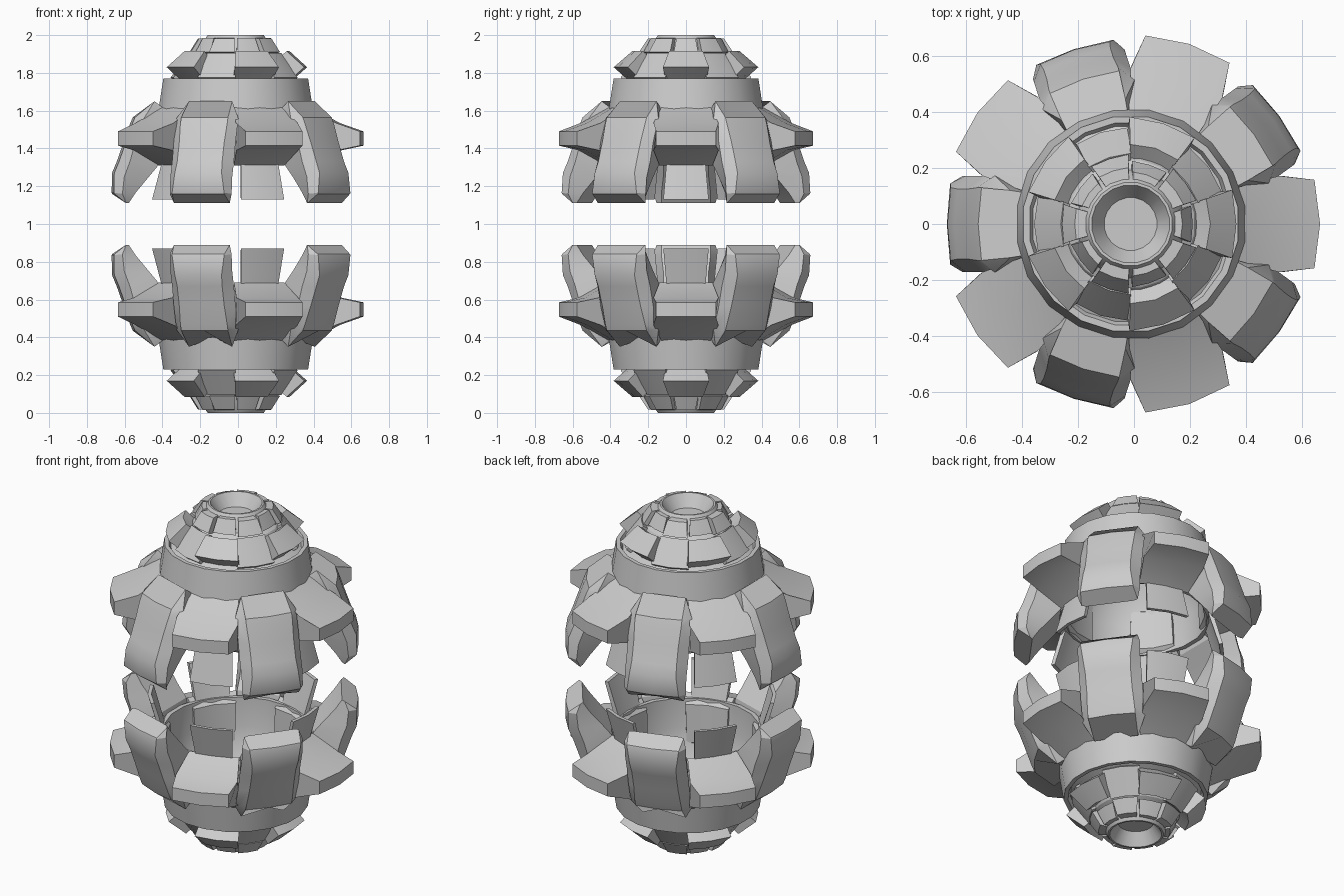
import bpy, bmesh
from math import sin, cos, radians, pi

if "Cube" in bpy.data.objects:
    bpy.data.objects.remove(bpy.data.objects["Cube"])

CX = -0.012  # axis offset that centres the five-fold outline


def finish(bm, name):
    bmesh.ops.remove_doubles(bm, verts=bm.verts, dist=1e-5)
    bmesh.ops.recalc_face_normals(bm, faces=bm.faces)
    me = bpy.data.meshes.new(name)
    bm.to_mesh(me)
    bm.free()
    ob = bpy.data.objects.new(name, me)
    bpy.context.collection.objects.link(ob)
    return ob


def place(r, y, z, a, lower):
    return (CX + r * cos(a) - y * sin(a), r * sin(a) + y * cos(a), 2 - z if lower else z)


def lathe(name, profile, lower, n=20):
    """Spin a closed (r, z) profile; ends on the axis close by themselves."""
    bm = bmesh.new()
    rings = [[bm.verts.new(place(r, 0, z, 2 * pi * (i + .5) / n, lower)) for r, z in profile]
             for i in range(n)]
    m = len(profile)
    for i in range(n):
        a, b = rings[i], rings[(i + 1) % n]
        for j in range(m):
            k = (j + 1) % m
            if profile[j][0] < 1e-4 and profile[k][0] < 1e-4:
                continue
            bm.faces.new((a[j], b[j], b[k], a[k]))
    bmesh.ops.dissolve_degenerate(bm, dist=1e-5, edges=bm.edges)
    return finish(bm, name)


def segments(name, sections, start, lower):
    """Loft cross-sections of (r, y, z) points, repeated five times about the axis."""
    bm = bmesh.new()
    for s in range(5):
        a = radians(start + 72 * s)
        rows = [[bm.verts.new(place(*p, a, lower)) for p in sec] for sec in sections]
        n = len(rows[0])
        for u, v in zip(rows, rows[1:]):
            for j in range(n):
                k = (j + 1) % n
                bm.faces.new((u[j], u[k], v[k], v[j]))
        bm.faces.new(rows[0])
        bm.faces.new(rows[-1])
    return finish(bm, name)


def chunk(outer, mid, inner):
    """Bevelled section: each argument is (r, z, half width)."""
    (ro, zo, wo), (rm, zm, wm), (ri, zi, wi) = outer, mid, inner
    return [(ro - .012, -wo, zo), (ro, 0, zo), (ro - .012, wo, zo), (rm, wm, zm),
            (ri, wi, zi), (ri, 0, zi), (ri, -wi, zi), (rm, -wm, zm)]


def slab(profile):
    """Closed (r, z, half width, bulge) profile turned into left, middle and right sections."""
    return [[(r - b * abs(s), s * w, z) for r, z, w, b in profile] for s in (-1, 0, 1)]


for lower in (False, True):
    side = "lower_" if lower else "upper_"

    # hollow dome shell
    lathe(side + "dome_shell", [(0, 1.93), (.095, 1.93), (.14, 2.0), (.15, 2.0), (.175, 1.965),
                                (.195, 1.91), (.23, 1.89), (.30, 1.77), (.355, 1.745), (.39, 1.62),
                                (.43, 1.5), (.41, 1.33), (.385, 1.33), (.38, 1.5),
                                (.34, 1.66), (.2, 1.83), (0, 1.87)], lower)
    # broad collar ring
    lathe(side + "collar", [(.415, 1.60), (.388, 1.77), (.365, 1.77), (.345, 1.73), (.36, 1.60)], lower)

    # wide flat plates
    segments(side + "plates", slab([(.40, 1.62, .13, .02), (.55, 1.535, .172, .02),
                                    (.677, 1.49, .158, .02), (.677, 1.415, .158, .02),
                                    (.56, 1.39, .172, .02), (.42, 1.31, .14, .02),
                                    (.37, 1.36, .12, .02), (.36, 1.58, .11, .02)]), 0, lower)
    # thin legs below the plates
    segments(side + "legs", slab([(.41, 1.36, .10, .01), (.475, 1.13, .12, .015),
                                  (.455, 1.13, .115, .015), (.385, 1.36, .095, .01)]), 0, lower)

    # tall bevelled blocks
    segments(side + "blocks", [
        chunk((.545, 1.565, .13), (.43, 1.65, .12), (.365, 1.60, .11)),
        chunk((.56, 1.53, .13), (.485, 1.56, .172), (.37, 1.56, .12)),
        chunk((.595, 1.43, .125), (.53, 1.44, .172), (.39, 1.44, .12)),
        chunk((.63, 1.33, .125), (.56, 1.33, .172), (.41, 1.31, .12)),
        chunk((.655, 1.27, .13), (.59, 1.25, .172), (.46, 1.25, .12)),
        chunk((.657, 1.165, .145), (.60, 1.16, .172), (.53, 1.165, .13)),
        chunk((.655, 1.16, .145), (.58, 1.11, .155), (.565, 1.112, .13)),
    ], 36, lower)

    # crown blocks above the collar, and lower panels between them
    segments(side + "crown_blocks", slab([(.215, 1.86, .07, .01), (.285, 1.915, .09, .015),
                                          (.378, 1.83, .122, .015), (.305, 1.765, .11, .015)]), 0, lower)
    segments(side + "crown_panels", slab([(.20, 1.87, .06, .01), (.25, 1.905, .08, .01),
                                          (.345, 1.775, .105, .015), (.30, 1.74, .09, .015)]), 36, lower)

    # small blocks around the tip
    segments(side + "tip_blocks", slab([(.145, 1.985, .04, .004), (.20, 1.982, .055, .006),
                                        (.245, 1.91, .07, .006), (.18, 1.88, .05, .006)]), 36, lower)
    segments(side + "tip_panels", slab([(.14, 1.985, .035, .004), (.185, 1.985, .05, .006),
                                        (.222, 1.91, .065, .006), (.16, 1.88, .05, .006)]), 0, lower)

# soft shading across shallow angles, sharp bevel edges kept
for ob in bpy.context.collection.objects:
    ob.select_set(True)
    bpy.context.view_layer.objects.active = ob
bpy.ops.object.shade_smooth_by_angle(angle=radians(28))
